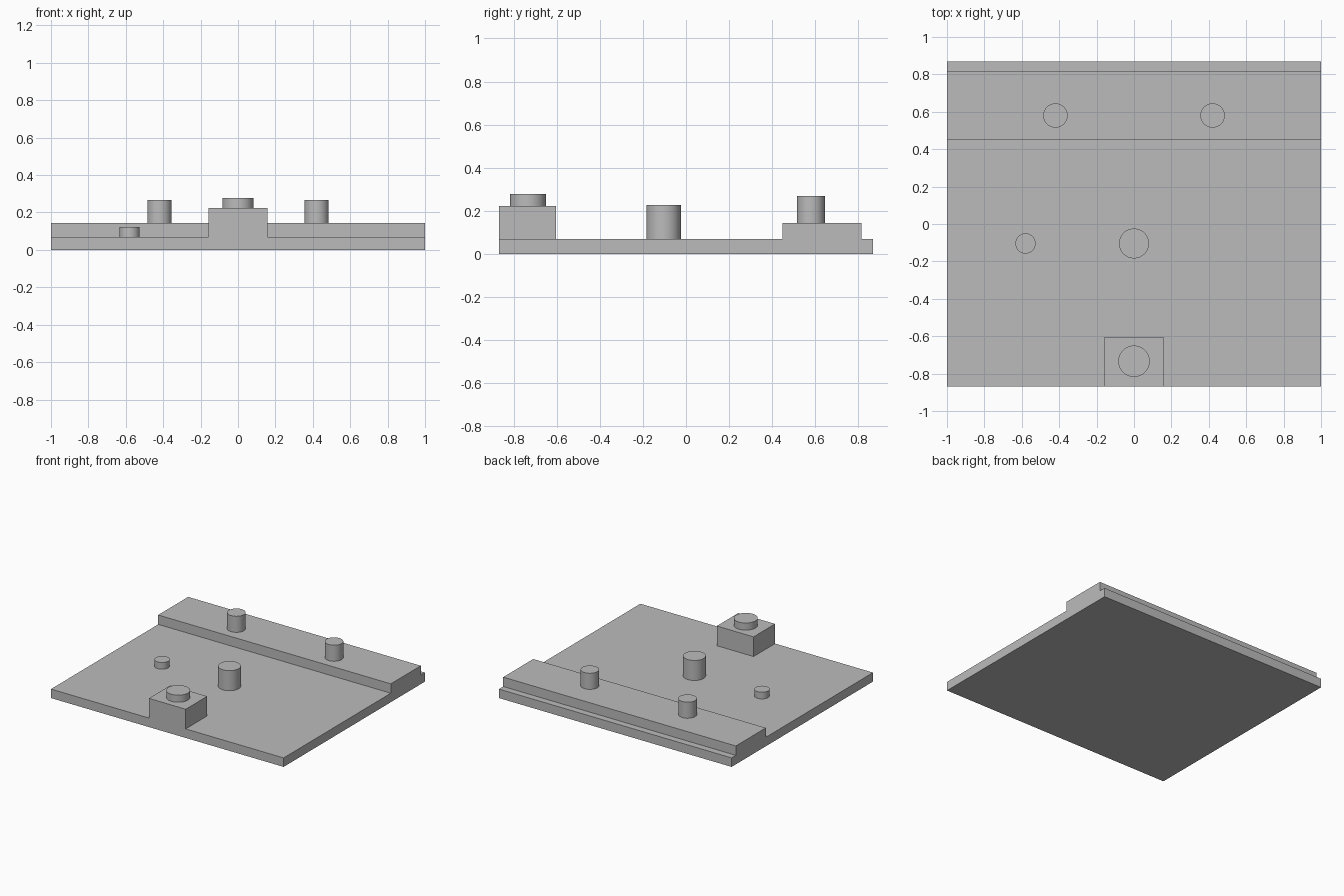
import bpy
from math import radians

cube = bpy.data.objects.get("Cube")
if cube:
    bpy.data.objects.remove(cube, do_unlink=True)

GREY = (0.5, 0.5, 0.5, 1)
mat = bpy.data.materials.new("plain grey")
mat.use_nodes = True
mat.diffuse_color = GREY
mat.node_tree.nodes["Principled BSDF"].inputs["Base Color"].default_value = GREY


def box(name, x0, x1, y0, y1, z0, z1):
    bpy.ops.mesh.primitive_cube_add(
        size=1, location=((x0 + x1) / 2, (y0 + y1) / 2, (z0 + z1) / 2))
    ob = bpy.context.object
    ob.name = name
    ob.scale = (x1 - x0, y1 - y0, z1 - z0)
    bpy.ops.object.transform_apply(location=False, rotation=False, scale=True)
    ob.data.materials.append(mat)


def post(name, x, y, radius, z0, z1):
    bpy.ops.mesh.primitive_cylinder_add(
        vertices=48, radius=radius, depth=z1 - z0, location=(x, y, (z0 + z1) / 2))
    ob = bpy.context.object
    ob.name = name
    bpy.ops.object.shade_smooth_by_angle(angle=radians(30))
    ob.data.materials.append(mat)


FLOOR, STEP, BLOCK = 0.07, 0.143, 0.223

# Base slab, raised step along the back, block at the front edge
box("base_slab", -1, 1, -0.868, 0.868, 0, FLOOR)
box("back_step", -1, 1, 0.448, 0.816, FLOOR, STEP)
box("front_block", -0.158, 0.158, -0.868, -0.604, FLOOR, BLOCK)

# Round posts
post("block_knob", 0, -0.734, 0.084, BLOCK, 0.278)
post("centre_post", 0, -0.104, 0.08, FLOOR, 0.226)
post("small_peg", -0.58, -0.104, 0.054, FLOOR, 0.122)
for side, x in (("left", 0.42), ("right", -0.42)):
    post(side + "_back_post", x, 0.58, 0.065, STEP, 0.268)
